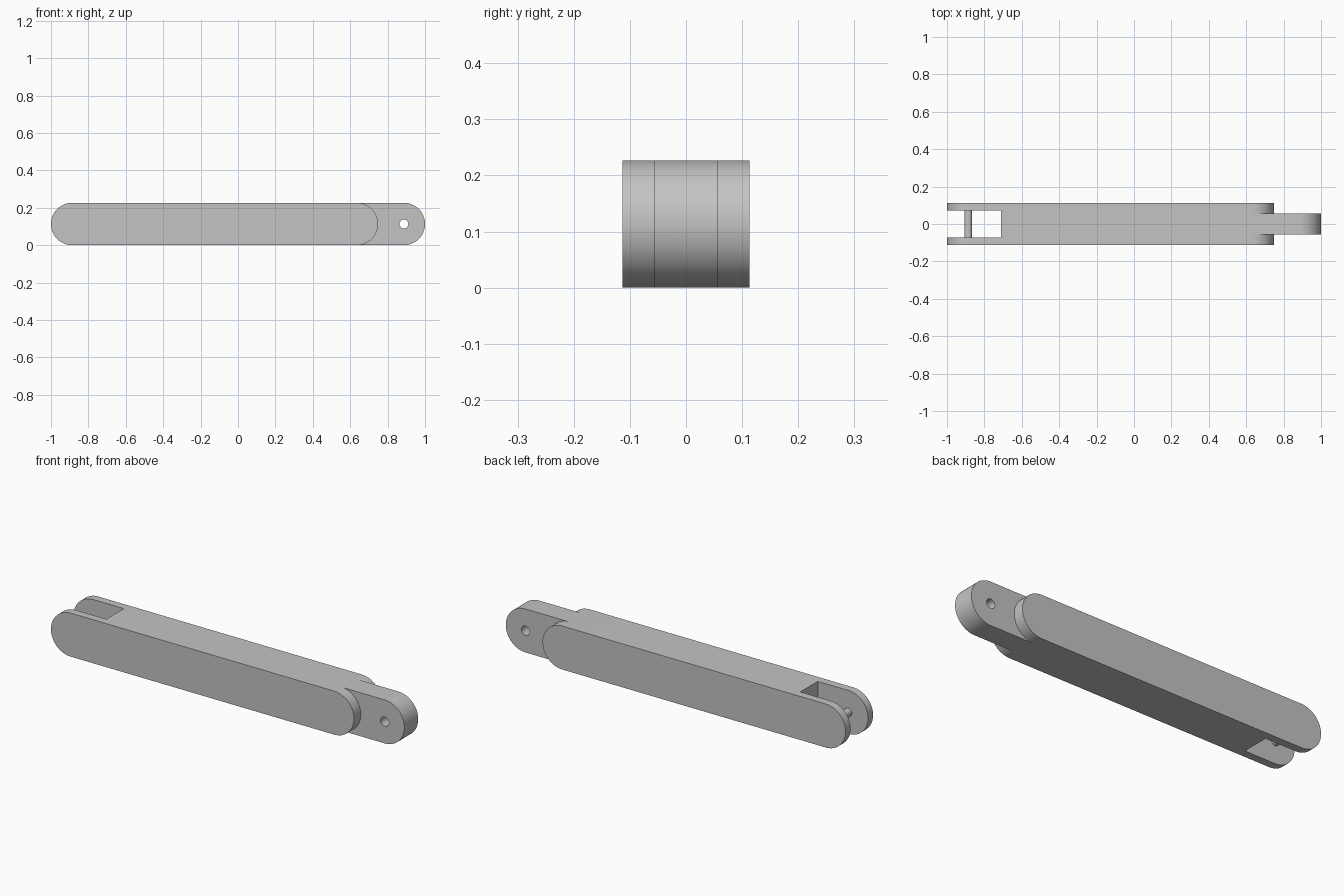
import bpy
import bmesh
from math import cos, sin, pi, radians

R = 0.1135        # half height and half depth of the bar
TONGUE = 0.057    # half thickness of the tongue
CHEEK = 0.072     # half width of the fork slot
SHOULDER = 0.635  # centre of the rounded shoulder
EYE = 1 - R       # centre of either rounded end

cube = bpy.data.objects.get("Cube")
if cube:
    bpy.data.objects.remove(cube, do_unlink=True)

grey = bpy.data.materials.new("plain grey")
grey.use_nodes = True
colour = (0.55, 0.55, 0.55, 1)
grey.diffuse_color = colour
grey.node_tree.nodes["Principled BSDF"].inputs["Base Color"].default_value = colour


def arc(cx, radius, start, end, steps):
    angles = [start + (end - start) * i / steps for i in range(steps + 1)]
    return [(cx + radius * cos(a), R + radius * sin(a)) for a in angles]


def extrude_profile(name, points, y0, y1):
    """Extrude an x-z outline from depth y0 to y1."""
    bm = bmesh.new()
    face = bm.faces.new([bm.verts.new((x, y0, z)) for x, z in points])
    out = bmesh.ops.extrude_face_region(bm, geom=[face])
    moved = [v for v in out["geom"] if isinstance(v, bmesh.types.BMVert)]
    bmesh.ops.translate(bm, verts=moved, vec=(0, y1 - y0, 0))
    bmesh.ops.recalc_face_normals(bm, faces=bm.faces)
    mesh = bpy.data.meshes.new(name)
    bm.to_mesh(mesh)
    bm.free()
    mesh.materials.append(grey)
    obj = bpy.data.objects.new(name, mesh)
    bpy.context.collection.objects.link(obj)
    return obj


def circle(cx, radius):
    return arc(cx, radius, 0, 2 * pi, 48)[:-1]


def smooth(obj):
    bpy.ops.object.select_all(action="DESELECT")
    obj.select_set(True)
    bpy.context.view_layer.objects.active = obj
    bpy.ops.object.shade_smooth_by_angle(angle=radians(30))


# Bar with two rounded ends
outline = arc(EYE, R, -pi / 2, pi / 2, 48) + arc(-EYE, R, pi / 2, 3 * pi / 2, 48)
bar = extrude_profile("link_bar", outline, -R, R)

# Cutters: fork slot, pin hole in the tongue, rounded shoulders beside the tongue
slot = [(-1.1, -0.1), (-0.71, -0.1), (-0.71, 0.4), (-1.1, 0.4)]
shoulder = arc(SHOULDER, R, -pi / 2, pi / 2, 48)
shoulder += [(SHOULDER, 0.4), (1.1, 0.4), (1.1, -0.1), (SHOULDER, -0.1)]
cutters = [
    extrude_profile("slot_cutter", slot, -CHEEK, CHEEK),
    extrude_profile("hole_cutter", circle(EYE, 0.024), -0.2, 0.2),
    extrude_profile("front_shoulder_cutter", shoulder, -0.2, -TONGUE),
    extrude_profile("back_shoulder_cutter", shoulder, TONGUE, 0.2),
]
for cutter in cutters:
    cut = bar.modifiers.new(cutter.name, "BOOLEAN")
    cut.operation = "DIFFERENCE"
    cut.solver = "EXACT"
    cut.object = cutter

# Apply the cuts, then remove the cutters
bpy.context.view_layer.objects.active = bar
for cutter in cutters:
    bpy.ops.object.modifier_apply(modifier=cutter.name)
    bpy.data.objects.remove(cutter, do_unlink=True)
smooth(bar)

# Pin across the fork
pin = extrude_profile("fork_pin", circle(-EYE, 0.021), -CHEEK, CHEEK)
smooth(pin)
